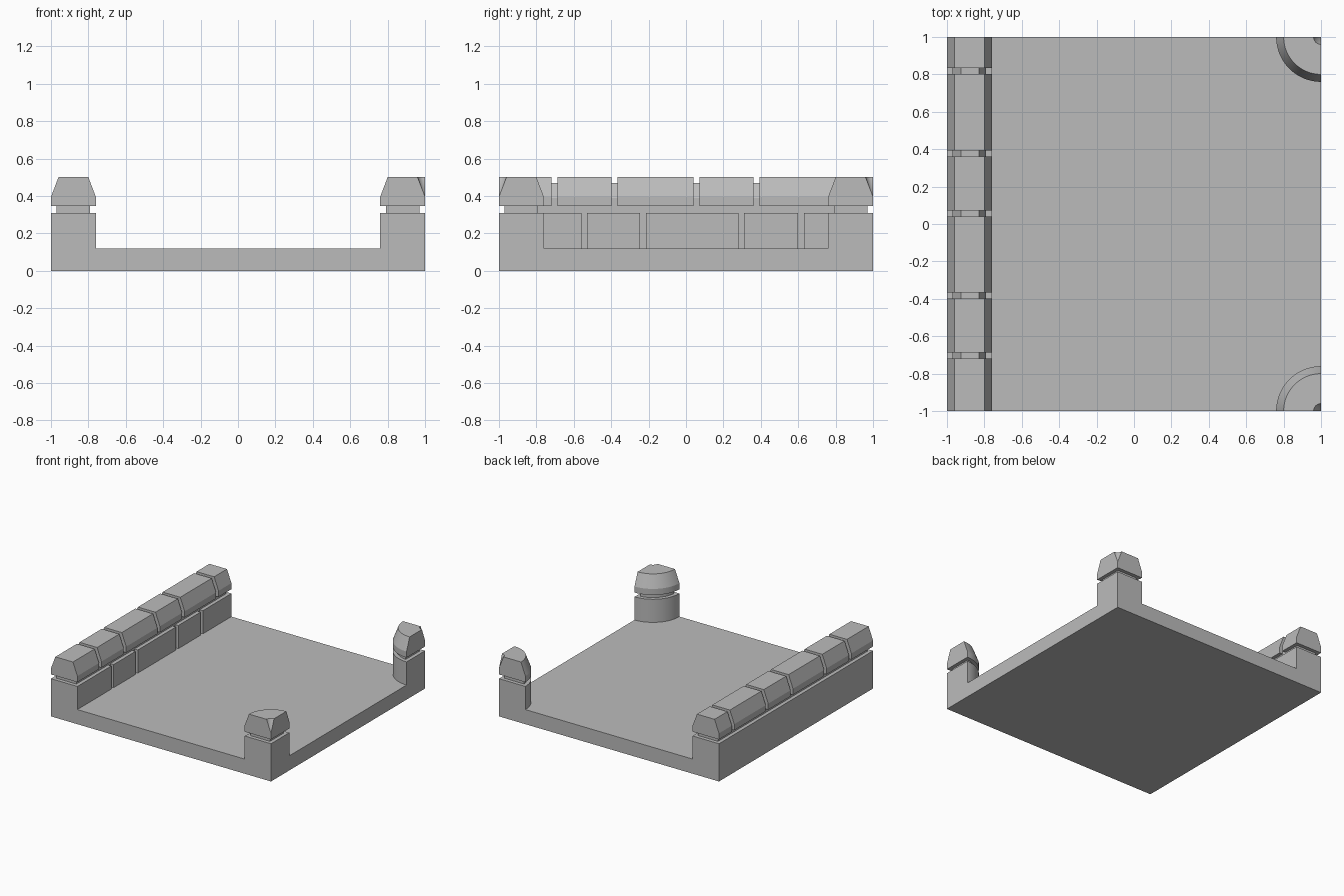
import bpy, bmesh
from math import sin, cos, pi, asin, radians

cube = bpy.data.objects.get("Cube")
if cube:
    bpy.data.objects.remove(cube, do_unlink=True)

stone = bpy.data.materials.new("grey stone")
stone.use_nodes = True
GREY = (0.5, 0.5, 0.5, 1)
stone.diffuse_color = GREY
stone.node_tree.nodes["Principled BSDF"].inputs["Base Color"].default_value = GREY


def loft(name, rings):
    """Join a series of equal closed rings into a solid with end faces."""
    bm = bmesh.new()
    loops = [[bm.verts.new(p) for p in ring] for ring in rings]
    n = len(loops[0])
    for a, b in zip(loops, loops[1:]):
        for i in range(n):
            j = (i + 1) % n
            bm.faces.new((a[i], a[j], b[j], b[i]))
    bm.faces.new(loops[0])
    bm.faces.new(loops[-1])
    bmesh.ops.remove_doubles(bm, verts=bm.verts, dist=1e-5)
    bmesh.ops.recalc_face_normals(bm, faces=bm.faces)
    mesh = bpy.data.meshes.new(name)
    bm.to_mesh(mesh)
    bm.free()
    mesh.materials.append(stone)
    obj = bpy.data.objects.new(name, mesh)
    bpy.context.collection.objects.link(obj)
    return obj


def extrude(name, profile, y0, y1):
    """Run an (x, z) profile along y."""
    return loft(name, [[(x, y, z) for x, z in profile] for y in (y0, y1)])


def quarter_turn(name, profile, side, steps=20):
    """Turn an (r, z) profile a quarter circle about a left corner."""
    angles = [i * pi / 2 / steps for i in range(steps + 1)]
    obj = loft(name, [[(1 - r * cos(a), side * (1 - r * sin(a)), z)
                       for r, z in profile] for a in angles])
    bpy.ops.object.select_all(action='DESELECT')
    bpy.context.view_layer.objects.active = obj
    obj.select_set(True)
    bpy.ops.object.shade_smooth_by_angle(angle=radians(20))


def spans(start, joints, end, gap):
    """Lengths left between joints of the given width."""
    starts = [start] + [j + gap / 2 for j in joints]
    ends = [j - gap / 2 for j in joints] + [end]
    return zip(starts, ends)


WIDTH, FLOOR, LEDGE, INSET = 0.24, 0.12, 0.31, 0.03
CAP_BASE, SHOULDER, TOP = 0.345, 0.395, 0.5

# Floor slab with the wall backing
back = -1 + WIDTH - INSET
extrude("floor_and_wall", [(-1, 0), (1, 0), (1, FLOOR), (back, FLOOR),
                           (back, LEDGE), (-1, LEDGE)], -1, 1)

# Lower wall blocks, jointed on the inner face only
for y0, y1 in spans(-1, (-0.545, -0.23, 0.295, 0.615), 1, INSET):
    extrude("wall_block", [(back, FLOOR), (back + INSET, FLOOR),
                           (back + INSET, LEDGE), (back, LEDGE)], y0, y1)

# Inset core seen in the gaps around the coping stones
extrude("coping_core", [(-0.97, LEDGE), (back, LEDGE), (back, 0.39),
                        (-0.83, 0.47), (-0.925, 0.47), (-0.97, 0.39)],
        -0.97, 0.97)

# Coping stones along the wall
cap = [(0, CAP_BASE), (WIDTH, CAP_BASE), (WIDTH, SHOULDER),
       (0.2, TOP), (0.04, TOP), (0, SHOULDER)]
for y0, y1 in spans(-1, (-0.703, -0.382, 0.055, 0.377, 0.817), 1, 0.032):
    extrude("coping_stone", [(r - 1, z) for r, z in cap], y0, y1)

# Quarter-round corner posts with recessed neck and bevelled cap
for side, label in ((-1, "front"), (1, "back")):
    quarter_turn(label + "_post", [(0, FLOOR), (WIDTH, FLOOR),
                                   (WIDTH, LEDGE), (0, LEDGE)], side)
    quarter_turn(label + "_post_cap", cap, side)
    r = WIDTH - INSET
    a0 = asin(INSET / r)
    arc = [a0 + (pi / 2 - 2 * a0) * i / 16 for i in range(17)]
    plan = [(INSET, INSET)] + [(r * cos(a), r * sin(a)) for a in arc]
    loft(label + "_post_neck", [[(1 - u, side * (1 - v), z) for u, v in plan]
                                for z in (LEDGE, CAP_BASE)])
